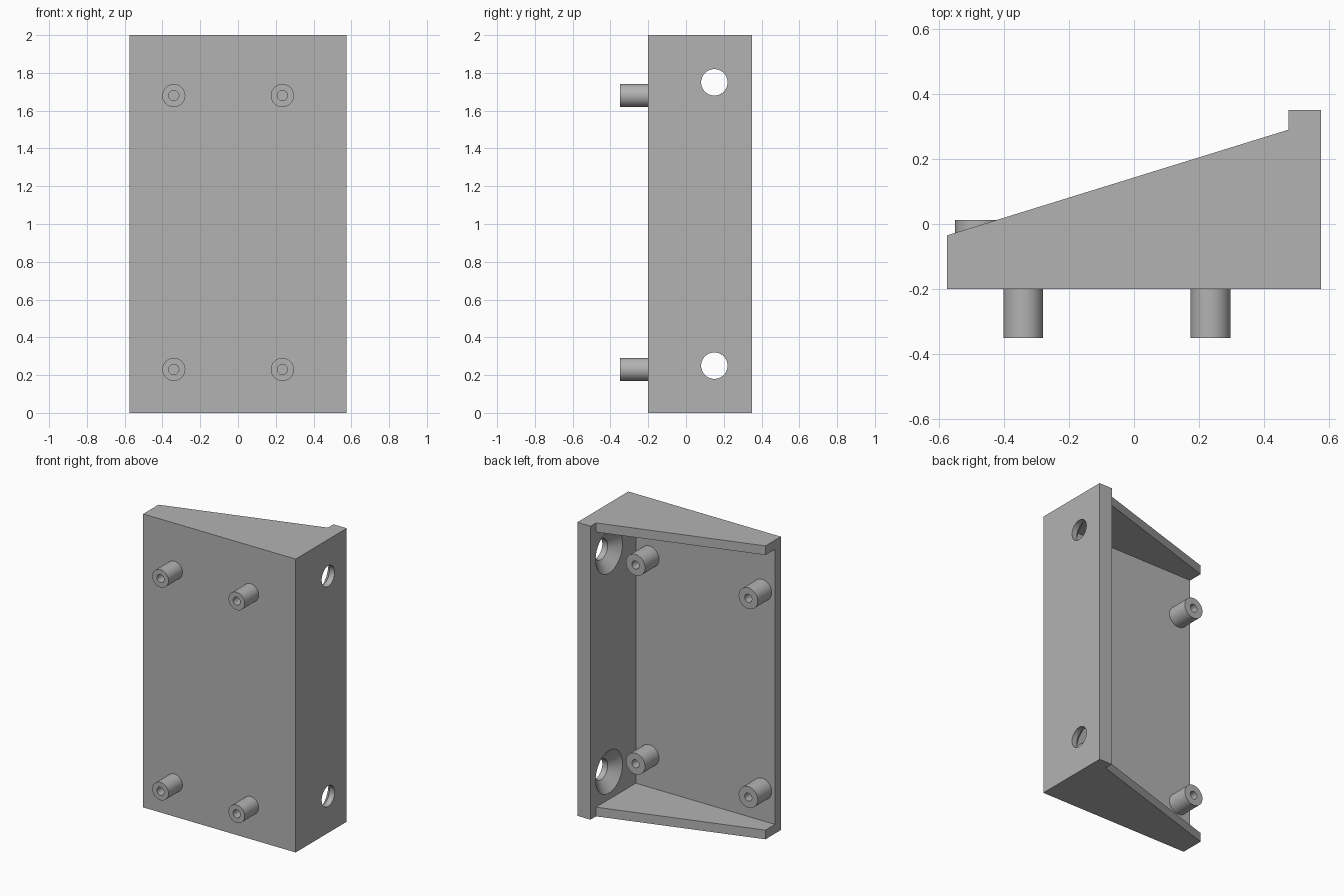
import bpy, bmesh, math
from mathutils import Matrix

cube = bpy.data.objects.get("Cube")
if cube:
    bpy.data.objects.remove(cube, do_unlink=True)

grey = bpy.data.materials.new("plain grey")
grey.use_nodes = True
COLOUR = (0.45, 0.45, 0.45, 1)
grey.diffuse_color = COLOUR
grey.node_tree.nodes["Principled BSDF"].inputs["Base Color"].default_value = COLOUR

HEIGHT, WALL = 2.0, 0.0625
RIGHT, INNER = 0.575, 0.475
FRONT, BACK = -0.2, 0.35
FLOOR = FRONT + WALL


def add_object(name, bm):
    bmesh.ops.recalc_face_normals(bm, faces=bm.faces)
    mesh = bpy.data.meshes.new(name)
    bm.to_mesh(mesh)
    bm.free()
    mesh.materials.append(grey)
    obj = bpy.data.objects.new(name, mesh)
    bpy.context.collection.objects.link(obj)
    return obj


def prism(name, outline, z0, z1):
    """Extrude an outline in x and y from z0 to z1."""
    bm = bmesh.new()
    face = bm.faces.new([bm.verts.new((x, y, z0)) for x, y in outline])
    top = bmesh.ops.extrude_face_region(bm, geom=[face])["geom"]
    verts = [v for v in top if isinstance(v, bmesh.types.BMVert)]
    bmesh.ops.translate(bm, verts=verts, vec=(0, 0, z1 - z0))
    return add_object(name, bm)


def lathe(name, profile, axis, location, sides=48):
    """Turn a closed (radius, distance) loop around z, then aim z along axis."""
    bm = bmesh.new()
    verts = [bm.verts.new((r, 0, d)) for r, d in profile]
    edges = [bm.edges.new((verts[i - 1], verts[i])) for i in range(len(verts))]
    bmesh.ops.spin(bm, geom=verts + edges, axis=(0, 0, 1), cent=(0, 0, 0),
                   angle=math.tau, steps=sides, use_duplicate=False)
    bmesh.ops.remove_doubles(bm, verts=bm.verts, dist=1e-5)
    loose = [e for e in bm.edges if not e.link_faces]
    bmesh.ops.delete(bm, geom=loose, context='EDGES')
    obj = add_object(name, bm)
    turn = axis.to_track_quat('Z', 'Y').to_matrix().to_4x4()
    obj.data.transform(Matrix.Translation(location) @ turn)
    return obj


def smooth(obj):
    bpy.ops.object.select_all(action='DESELECT')
    obj.select_set(True)
    bpy.context.view_layer.objects.active = obj
    bpy.ops.object.shade_smooth_by_angle(angle=math.radians(30))


def cut(obj, cutter):
    mod = obj.modifiers.new("cut", 'BOOLEAN')
    mod.operation, mod.solver, mod.object = 'DIFFERENCE', 'EXACT', cutter
    bpy.context.view_layer.objects.active = obj
    bpy.ops.object.modifier_apply(modifier=mod.name)
    bpy.data.objects.remove(cutter, do_unlink=True)


# Sloped case with a raised rim along the thick side wall
case = prism("case", [(-RIGHT, FRONT), (RIGHT, FRONT), (RIGHT, BACK), (INNER, BACK),
                      (INNER, 0.29), (-RIGHT, -0.035)], 0, HEIGHT)

# Hollow, open at the back and the thin side
cut(case, prism("hollow_cutter", [(-1, FLOOR), (INNER, FLOOR), (INNER, 1), (-1, 1)],
                WALL, HEIGHT - WALL))

# Countersunk screw holes through the side wall
X = Matrix.Identity(3).col[0]
Y = Matrix.Identity(3).col[1]
for z in (0.25, 1.75):
    sink = [(0, -0.02), (0.17, -0.02), (0.07, 0.06), (0.07, 0.2), (0, 0.2)]
    cut(case, lathe("screw_hole_cutter", sink, X, (INNER, 0.15, z)))
smooth(case)


def standoff(name, radius, axis, location):
    bore, length, root = 0.027, 0.15, -0.02
    loop = [(bore, root), (radius, root), (radius, length), (bore, length)]
    smooth(lathe(name, loop, axis, location))


# Hollow standoffs on the front face and inside the case
for level, z_front, z_inner in (("lower", 0.23, 0.28), ("upper", 1.68, 1.635)):
    for side, x_front, x_inner in (("right", -0.34, -0.478), ("left", 0.235, 0.372)):
        standoff(f"front_standoff_{level}_{side}", 0.061, -Y, (x_front, FRONT, z_front))
        standoff(f"inner_standoff_{level}_{side}", 0.072, Y, (x_inner, FLOOR, z_inner))
